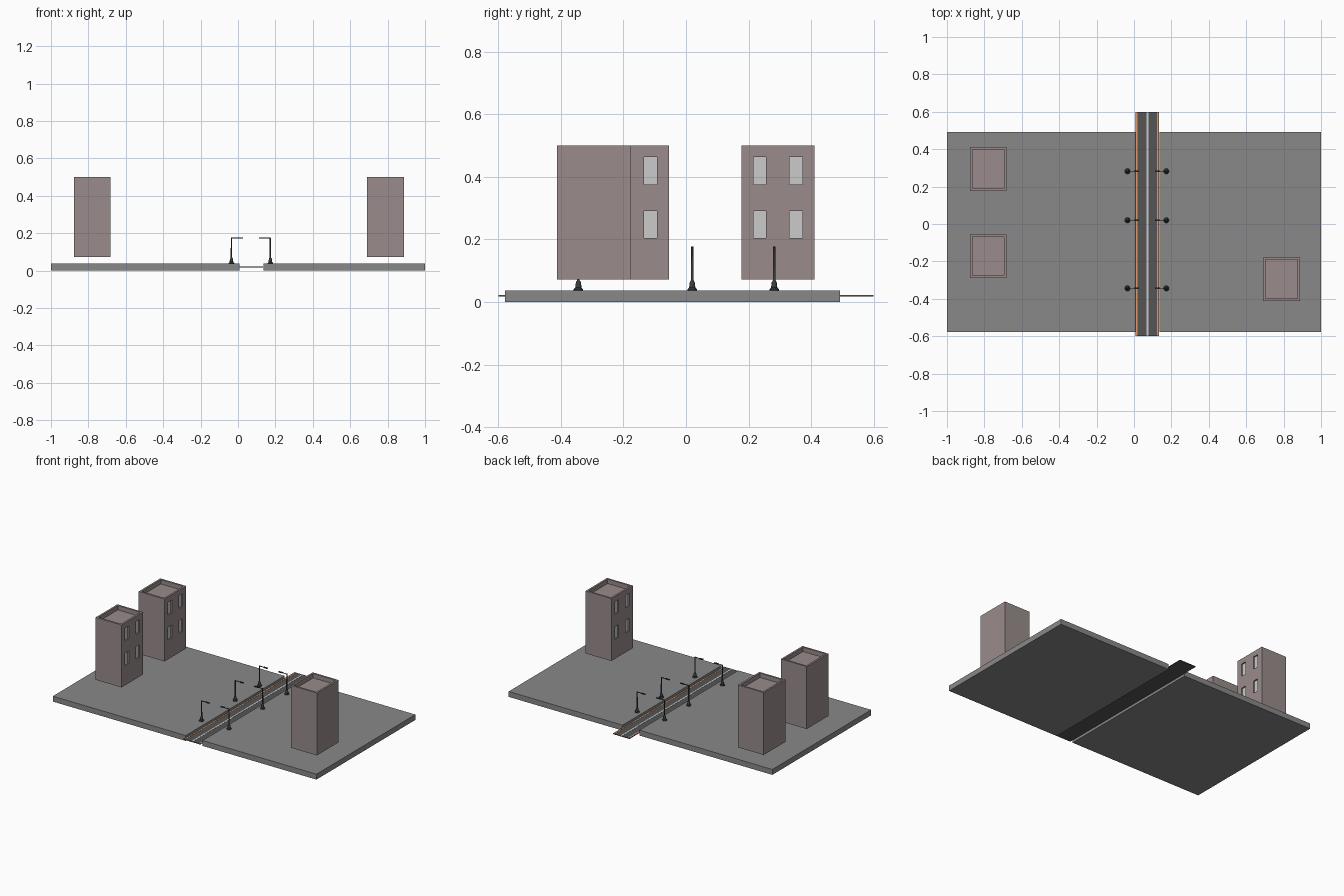
import bpy, bmesh, math
from mathutils import Matrix, Vector

if "Cube" in bpy.data.objects:
    bpy.data.objects.remove(bpy.data.objects["Cube"])


def material(name, rgb):
    m = bpy.data.materials.new(name)
    m.diffuse_color = (*rgb, 1)
    m.use_nodes = True
    m.node_tree.nodes["Principled BSDF"].inputs["Base Color"].default_value = m.diffuse_color
    return m


BRICK = material("brick", (0.32, 0.26, 0.26))
PAVING = material("paving", (0.25, 0.25, 0.25))
ASPHALT = material("asphalt", (0.09, 0.09, 0.09))
ORANGE = material("orange_line", (0.75, 0.32, 0.14))
IRON = material("iron", (0.04, 0.045, 0.045))


def add_box(bm, lo, hi):
    lo, hi = Vector(lo), Vector(hi)
    size = [abs(b - a) for a, b in zip(lo, hi)]
    mat = Matrix.Translation((lo + hi) / 2) @ Matrix.Diagonal((*size, 1))
    bmesh.ops.create_cube(bm, size=1, matrix=mat)


def finish(bm, name, mat=None):
    bmesh.ops.recalc_face_normals(bm, faces=bm.faces)
    me = bpy.data.meshes.new(name)
    bm.to_mesh(me)
    bm.free()
    ob = bpy.data.objects.new(name, me)
    bpy.context.collection.objects.link(ob)
    if mat:
        me.materials.append(mat)
    return ob


def boxes(name, spans, mat=None):
    bm = bmesh.new()
    for lo, hi in spans:
        add_box(bm, lo, hi)
    return finish(bm, name, mat)


# pavement slabs on both sides of the road
boxes("pavement_left", [((-1, -0.578, 0), (0.008, 0.493, 0.037))], PAVING)
boxes("pavement_right", [((0.136, -0.578, 0), (1, 0.493, 0.037))], PAVING)

# road with edge lines and centre line
MID = 0.0715
boxes("road", [((MID - 0.063, -0.6, 0.017), (MID + 0.063, 0.6, 0.0215))], ASPHALT)
boxes("road_edge_lines", [((MID + s * 0.056 - 0.004, -0.6, 0.021),
                           (MID + s * 0.056 + 0.004, 0.6, 0.0225)) for s in (-1, 1)], ORANGE)
boxes("road_centre_line", [((MID - 0.005, -0.6, 0.021), (MID + 0.005, 0.6, 0.0225))])


# tower blocks: sunken roof, four recessed windows facing the road
def building(name, x, y, side):
    hx, hy, z0, z1 = 0.098, 0.117, 0.072, 0.5
    bm = bmesh.new()
    add_box(bm, (x - hx, y - hy, z0), (x + hx, y + hy, z1))
    bm.faces.ensure_lookup_table()
    top = max(bm.faces, key=lambda f: f.calc_center_median().z)
    bmesh.ops.inset_region(bm, faces=[top], thickness=0.018)
    hole = bmesh.ops.extrude_discrete_faces(bm, faces=[top])["faces"][0]
    bmesh.ops.translate(bm, verts=hole.verts, vec=(0, 0, -0.03))
    body = finish(bm, name, BRICK)

    face = x + side * hx
    rows = [(0.205, 0.291), (0.376, 0.463)]
    cols = [y - 0.058, y + 0.058]

    def openings(a, b):
        return [((min(a, b), c - 0.0205, lo), (max(a, b), c + 0.0205, hi))
                for c in cols for lo, hi in rows]

    cutter = boxes("window_cutter", openings(face - side * 0.012, face + side * 0.02))
    cutter.hide_render = True
    mod = body.modifiers.new("windows", "BOOLEAN")
    mod.operation, mod.solver, mod.object = "DIFFERENCE", "EXACT", cutter
    bpy.context.view_layer.objects.active = body
    bpy.ops.object.modifier_apply(modifier=mod.name)
    bpy.data.objects.remove(cutter)
    boxes(name + "_window_panes", openings(face - side * 0.013, face - side * 0.009))


building("building_back_left", -0.779, 0.294, 1)
building("building_front_left", -0.779, -0.172, 1)
building("building_right", 0.789, -0.295, -1)


# street lamps: turned post plus arm and lamp head reaching over the road
POST = [(0, 0), (0.015, 0), (0.015, 0.005), (0.010, 0.010), (0.008, 0.027),
        (0.004, 0.034), (0.0035, 0.139), (0, 0.139)]


def lamp(name, x, y, side):
    z = 0.036
    bm = bmesh.new()
    pts = [bm.verts.new((r, 0, h)) for r, h in POST]
    edges = [bm.edges.new(p) for p in zip(pts, pts[1:])]
    bmesh.ops.spin(bm, geom=pts + edges, cent=(0, 0, 0), axis=(0, 0, 1),
                   angle=math.tau, steps=12, use_merge=True)
    bmesh.ops.remove_doubles(bm, verts=bm.verts, dist=1e-5)

    def part(a, b, w, lo, hi):
        a, b = sorted((a * side, b * side))
        add_box(bm, (a, -w, lo), (b, w, hi))

    part(-0.002, 0.036, 0.002, 0.136, 0.140)
    part(0.034, 0.062, 0.0045, 0.135, 0.141)
    bmesh.ops.translate(bm, verts=bm.verts, vec=(x, y, z))
    ob = finish(bm, name, IRON)
    bpy.ops.object.select_all(action="DESELECT")
    ob.select_set(True)
    bpy.context.view_layer.objects.active = ob
    bpy.ops.object.shade_smooth_by_angle(angle=math.radians(35))


for i, y in enumerate((-0.344, 0.020, 0.282), 1):
    lamp(f"street_lamp_left_{i}", -0.035, y, 1)
    lamp(f"street_lamp_right_{i}", 0.173, y, -1)
